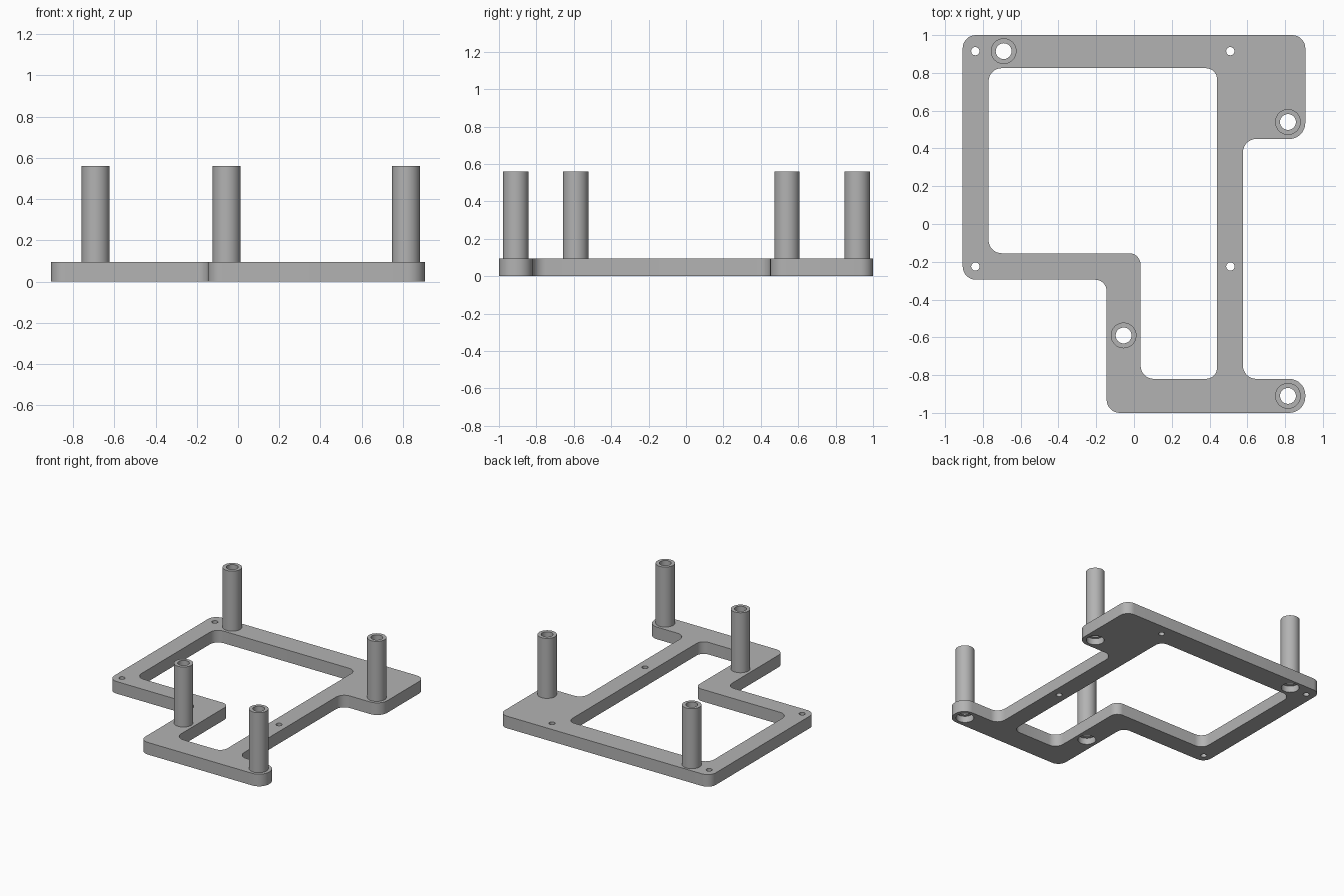
import bpy, bmesh, math
from mathutils import Vector

if "Cube" in bpy.data.objects:
    bpy.data.objects.remove(bpy.data.objects["Cube"], do_unlink=True)

PLATE_TOP, POST_TOP = 0.094, 0.56
POST_R, BORE_R, RECESS_R, RECESS_DEPTH, PIN_R = 0.068, 0.042, 0.064, 0.05, 0.022
POSTS = {"back_right_post": (-0.69, 0.915), "back_left_post": (0.815, 0.54),
         "middle_post": (-0.055, -0.59), "front_left_post": (0.815, -0.91)}
PINS = [(x, y) for x in (-0.84, 0.51) for y in (0.915, -0.225)]

# Corners as (x, y, fillet radius)
OUTLINE = [(-0.907, 1, 0.07), (0.907, 1, 0.07), (0.907, 0.45, 0.085), (0.577, 0.45, 0.07),
           (0.577, -0.82, 0.07), (0.907, -0.82, 0.085), (0.907, -1, 0.085),
           (-0.145, -1, 0.07), (-0.145, -0.295, 0.06), (-0.907, -0.295, 0.07)]
WINDOW = [(-0.77, 0.825, 0.07), (0.44, 0.825, 0.06), (0.44, -0.82, 0.06),
          (0.035, -0.82, 0.07), (0.035, -0.155, 0.06), (-0.77, -0.155, 0.07)]

grey = bpy.data.materials.new("grey_plastic")
grey.use_nodes = True
grey.diffuse_color = (0.45, 0.45, 0.45, 1)
grey.node_tree.nodes["Principled BSDF"].inputs["Base Color"].default_value = grey.diffuse_color


def rounded(corners, steps=8):
    """Polygon with every corner replaced by a tangent arc."""
    points = []
    for i, (x, y, r) in enumerate(corners):
        p = Vector((x, y))
        a = (Vector(corners[i - 1][:2]) - p).normalized()
        b = (Vector(corners[(i + 1) % len(corners)][:2]) - p).normalized()
        centre = p + (a + b) * r
        for k in range(steps + 1):
            t = k / steps * math.pi / 2
            points.append(centre - b * r * math.cos(t) - a * r * math.sin(t))
    return points


def add_prism(bm, points, z0, z1):
    face = bm.faces.new([bm.verts.new((p.x, p.y, z0)) for p in points])
    moved = bmesh.ops.extrude_face_region(bm, geom=[face])["geom"]
    verts = [v for v in moved if isinstance(v, bmesh.types.BMVert)]
    bmesh.ops.translate(bm, verts=verts, vec=(0, 0, z1 - z0))


def add_lathe(bm, centre, profile, ring=False, n=40):
    """Spin (radius, z) pairs; a ring closes on itself, otherwise ends are capped."""
    loops = [[bm.verts.new((centre[0] + r * math.cos(math.tau * i / n),
                            centre[1] + r * math.sin(math.tau * i / n), z))
              for i in range(n)] for r, z in profile]
    pairs = list(zip(loops, loops[1:])) + ([(loops[-1], loops[0])] if ring else [])
    for lo, hi in pairs:
        for i in range(n):
            j = (i + 1) % n
            bm.faces.new((lo[i], lo[j], hi[j], hi[i]))
    if not ring:
        bm.faces.new(loops[0])
        bm.faces.new(loops[-1])


def finish(bm, name):
    bmesh.ops.recalc_face_normals(bm, faces=bm.faces[:])
    mesh = bpy.data.meshes.new(name)
    bm.to_mesh(mesh)
    bm.free()
    mesh.materials.append(grey)
    obj = bpy.data.objects.new(name, mesh)
    bpy.context.collection.objects.link(obj)
    return obj


def activate(obj):
    bpy.ops.object.select_all(action='DESELECT')
    obj.select_set(True)
    bpy.context.view_layer.objects.active = obj


# Base plate
bm = bmesh.new()
add_prism(bm, rounded(OUTLINE), 0, PLATE_TOP)
plate = finish(bm, "base_plate")

# Cutter: window, pin holes and stepped screw holes
bm = bmesh.new()
add_prism(bm, rounded(WINDOW), -0.1, 0.2)
for c in PINS:
    add_lathe(bm, c, [(PIN_R, -0.1), (PIN_R, 0.2)], n=24)
for c in POSTS.values():
    add_lathe(bm, c, [(RECESS_R, -0.1), (RECESS_R, RECESS_DEPTH),
                      (BORE_R, RECESS_DEPTH), (BORE_R, 0.2)])
cutter = finish(bm, "plate_cutter")
cutter.hide_render = True
cut = plate.modifiers.new("openings", 'BOOLEAN')
cut.operation, cut.solver, cut.object = 'DIFFERENCE', 'EXACT', cutter
activate(plate)
bpy.ops.object.modifier_apply(modifier=cut.name)
bpy.data.objects.remove(cutter, do_unlink=True)
parts = [plate]

# Hollow posts
for name, c in POSTS.items():
    bm = bmesh.new()
    add_lathe(bm, c, [(POST_R, PLATE_TOP), (POST_R, POST_TOP),
                      (BORE_R, POST_TOP), (BORE_R, PLATE_TOP)], ring=True)
    parts.append(finish(bm, name))

for obj in parts:
    activate(obj)
    bpy.ops.object.shade_smooth_by_angle(angle=math.radians(30))
